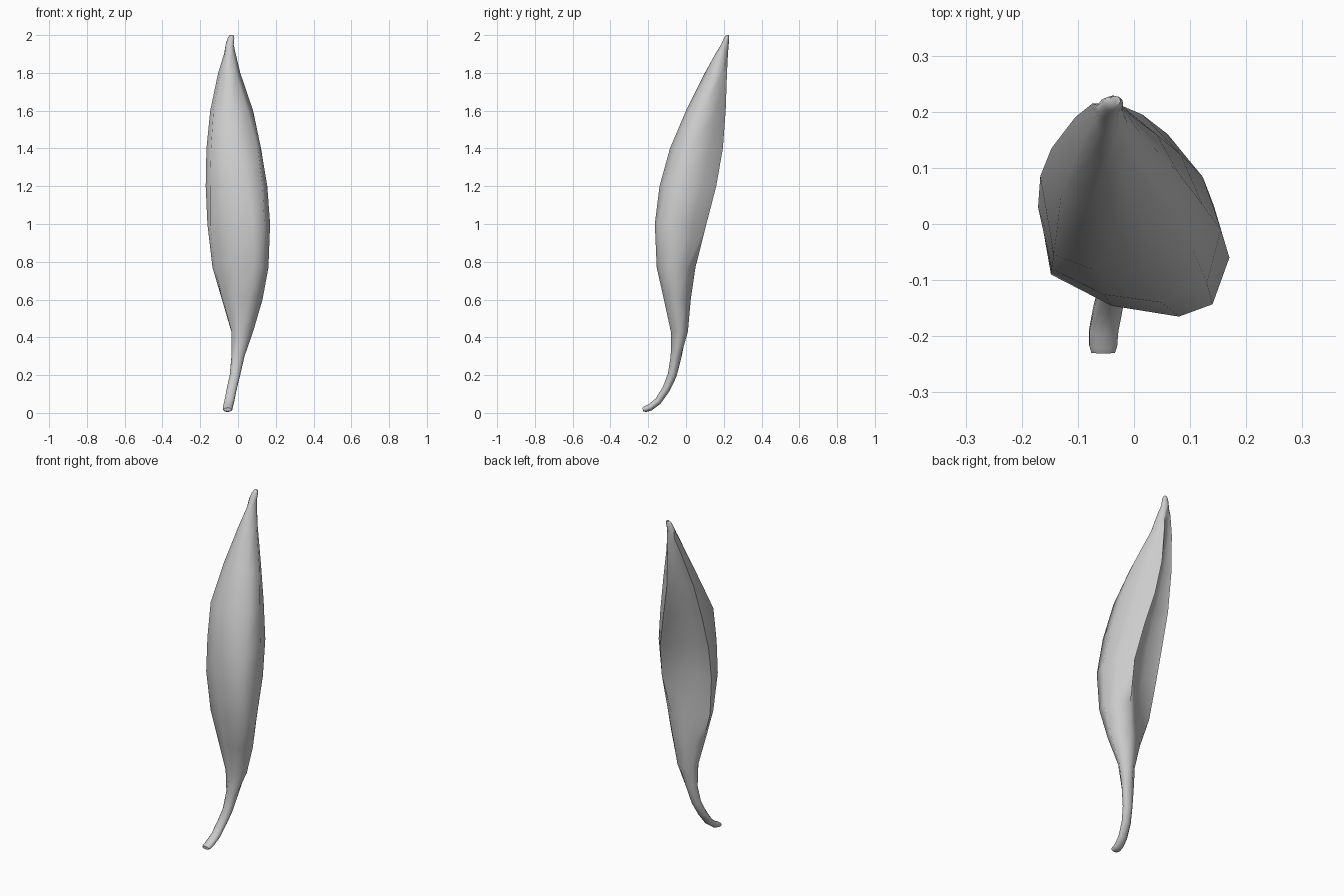
import bpy, bmesh, math

if "Cube" in bpy.data.objects:
    bpy.data.objects.remove(bpy.data.objects["Cube"])

grey = bpy.data.materials.new("soft_grey")
grey.use_nodes = True
GREY = (0.6, 0.6, 0.6, 1)
grey.diffuse_color = GREY
grey.node_tree.nodes["Principled BSDF"].inputs["Base Color"].default_value = GREY

SIDES = 10


def oval_ring(cx, cy, cz, rx, ry, lean):
    """Ring of the stem or tip, leaning by an angle in degrees."""
    ring = []
    lean = math.radians(lean)
    for i in range(SIDES):
        a = math.radians(165 + 360 / SIDES * i)
        d = ry * math.sin(a)
        ring.append((cx + rx * math.cos(a), cy + d * math.cos(lean), cz - d * math.sin(lean)))
    return ring


def bulge(p, q, amount, t=.5):
    """Point between two corners, pushed outward by a share of their distance."""
    dx, dy = q[0] - p[0], q[1] - p[1]
    return (p[0] + dx * t + dy * amount, p[1] + dy * t - dx * amount)


def blade_ring(z, back, left, left_bevel, front, front_bevel, side, ridge):
    """Rounded three-cornered section, its back swelling or hollow."""
    outline = [left, left_bevel, bulge(left_bevel, front, .08), front, front_bevel,
               side, bulge(side, ridge, .09), ridge,
               bulge(ridge, left, back, .3), bulge(ridge, left, back, .72)]
    return [(x, y, z) for x, y in outline]


# Stem rings: centre x, y, z, half width, half depth, lean
stem = [
    (-.055, -.229, .018, .022, .01, 80),
    (-.055, -.216, .02, .026, .016, 75),
    (-.054, -.19, .029, .027, .018, 65),
    (-.046, -.148, .062, .027, .019, 50),
    (-.033, -.104, .128, .028, .021, 32),
    (-.016, -.073, .2, .029, .024, 20),
    (0, -.052, .3, .036, .029, 6),
]

# Blade rings: height, back swell, then left edge, left bevel, front,
# front bevel, side edge and back ridge
blade = [
    (.43, .15, (-.035, -.05), (-.033, -.07), (.03, -.08), (.06, -.06), (.08, -.03), (.035, .01)),
    (.6, .08, (-.085, -.05), (-.08, -.075), (.06, -.117), (.1, -.1), (.13, -.045), (.04, .025)),
    (.77, -.04, (-.135, -.035), (-.122, -.085), (.085, -.155), (.135, -.128), (.161, -.06), (.065, .05)),
    (1.0, -.15, (-.162, -.01), (-.148, -.09), (.08, -.165), (.14, -.143), (.17, -.06), (.085, .108)),
    (1.2, -.2, (-.171, .03), (-.147, -.08), (.05, -.14), (.13, -.105), (.155, -.01), (.06, .16)),
    (1.4, -.22, (-.167, .085), (-.143, -.055), (.01, -.085), (.105, -.045), (.122, .035), (.015, .195)),
    (1.6, -.2, (-.147, .135), (-.13, .05), (-.03, 0), (.05, .025), (.08, .09), (-.02, .21)),
    (1.8, -.12, (-.105, .19), (-.095, .145), (-.05, .1), (-.01, .12), (.012, .16), (-.03, .217)),
    (1.9, -.05, (-.074, .215), (-.07, .185), (-.05, .155), (-.03, .16), (-.012, .18), (-.03, .222)),
]

# Rounded tip
tip = [
    (-.044, .206, 1.95, .022, .02, 0),
    (-.037, .215, 1.985, .018, .014, 0),
    (-.034, .22, 2.0, .01, .008, 0),
]

rings = [oval_ring(*r) for r in stem]
rings += [blade_ring(*r) for r in blade]
rings += [oval_ring(*r) for r in tip]

# Loft the rings into one closed leaf
bm = bmesh.new()
loops = [[bm.verts.new(p) for p in ring] for ring in rings]
for low, high in zip(loops, loops[1:]):
    for i in range(SIDES):
        j = (i + 1) % SIDES
        bm.faces.new((low[i], low[j], high[j], high[i]))
bm.faces.new(loops[0][::-1])
bm.faces.new(loops[-1])
bmesh.ops.recalc_face_normals(bm, faces=bm.faces)
mesh = bpy.data.meshes.new("leaf")
bm.to_mesh(mesh)
bm.free()
mesh.materials.append(grey)
leaf = bpy.data.objects.new("leaf", mesh)
bpy.context.collection.objects.link(leaf)

bpy.context.view_layer.objects.active = leaf
leaf.select_set(True)
bpy.ops.object.shade_smooth_by_angle(angle=math.radians(60))
